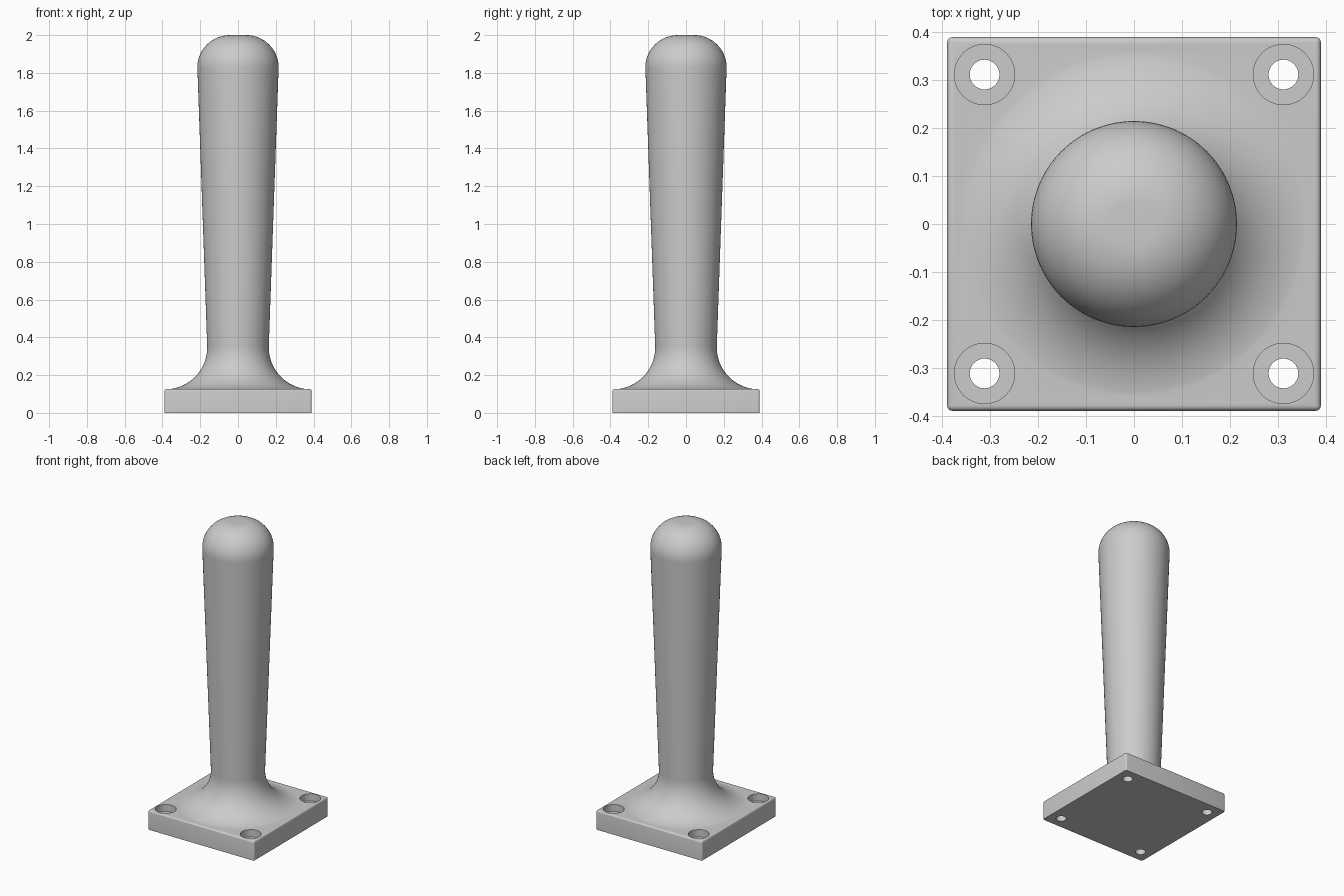
import bpy, bmesh, math

cube = bpy.data.objects.get("Cube")
if cube:
    bpy.data.objects.remove(cube, do_unlink=True)

SIZE, TOP = 0.78, 0.127        # plate width and thickness
HOLE_AT = 0.312                # hole centre distance from the middle

grey = bpy.data.materials.new("plain grey")
grey.use_nodes = True
colour = (0.6, 0.6, 0.6, 1)
grey.diffuse_color = colour
grey.node_tree.nodes["Principled BSDF"].inputs["Base Color"].default_value = colour


def make_object(name, bm):
    bmesh.ops.recalc_face_normals(bm, faces=bm.faces)
    mesh = bpy.data.meshes.new(name)
    bm.to_mesh(mesh)
    bm.free()
    mesh.materials.append(grey)
    obj = bpy.data.objects.new(name, mesh)
    bpy.context.collection.objects.link(obj)
    return obj


def lathe(name, profile, centre=(0, 0), steps=96):
    """Closed solid of revolution; the profile starts and ends on the axis."""
    bm = bmesh.new()
    verts = [bm.verts.new((r, 0, z)) for r, z in profile]
    edges = [bm.edges.new(pair) for pair in zip(verts, verts[1:])]
    bmesh.ops.spin(bm, geom=verts + edges, axis=(0, 0, 1), cent=(0, 0, 0),
                   angle=math.tau, steps=steps)
    bmesh.ops.remove_doubles(bm, verts=bm.verts, dist=1e-5)
    bmesh.ops.translate(bm, verts=bm.verts, vec=(*centre, 0))
    return make_object(name, bm)


def arc(cx, cz, radius, start, end, steps):
    angles = [math.radians(start + (end - start) * i / steps) for i in range(steps + 1)]
    return [(cx + radius * math.cos(a), cz + radius * math.sin(a)) for a in angles]


def combine(target, tool, operation):
    mod = target.modifiers.new(operation.lower(), "BOOLEAN")
    mod.operation, mod.solver, mod.object = operation, "EXACT", tool
    bpy.context.view_layer.objects.active = target
    bpy.ops.object.modifier_apply(modifier=mod.name)
    bpy.data.objects.remove(tool, do_unlink=True)


# Square plate with softened top and corner edges
bm = bmesh.new()
bmesh.ops.create_cube(bm, size=1)
bmesh.ops.scale(bm, verts=bm.verts, vec=(SIZE, SIZE, TOP))
bmesh.ops.translate(bm, verts=bm.verts, vec=(0, 0, TOP / 2))
soft = [e for e in bm.edges if any(v.co.z > 0.01 for v in e.verts)]
bmesh.ops.bevel(bm, geom=soft, offset=0.011, segments=4, profile=0.5, affect="EDGES")
handle = make_object("handle_on_mounting_plate", bm)

# Tapered grip with a flared foot and a rounded end
flare = arc(0.385, 0.347, 0.222, 270, 178, 20)
dome = arc(0.044, 1.829, 0.171, -2, 90, 20)
grip = lathe("grip", [(0, 0.06), (0.37, 0.06)] + flare + dome + [(0, 2)])
combine(handle, grip, "UNION")

# Counterbored screw holes in the four corners
bore = [(0, -0.1), (0.031, -0.1), (0.031, 0.08), (0.063, 0.08), (0.063, 0.2), (0, 0.2)]
for x in (-HOLE_AT, HOLE_AT):
    for y in (-HOLE_AT, HOLE_AT):
        combine(handle, lathe("screw_hole", bore, (x, y), 48), "DIFFERENCE")

bpy.ops.object.select_all(action="DESELECT")
handle.select_set(True)
bpy.context.view_layer.objects.active = handle
bpy.ops.object.shade_smooth_by_angle(angle=math.radians(30))
